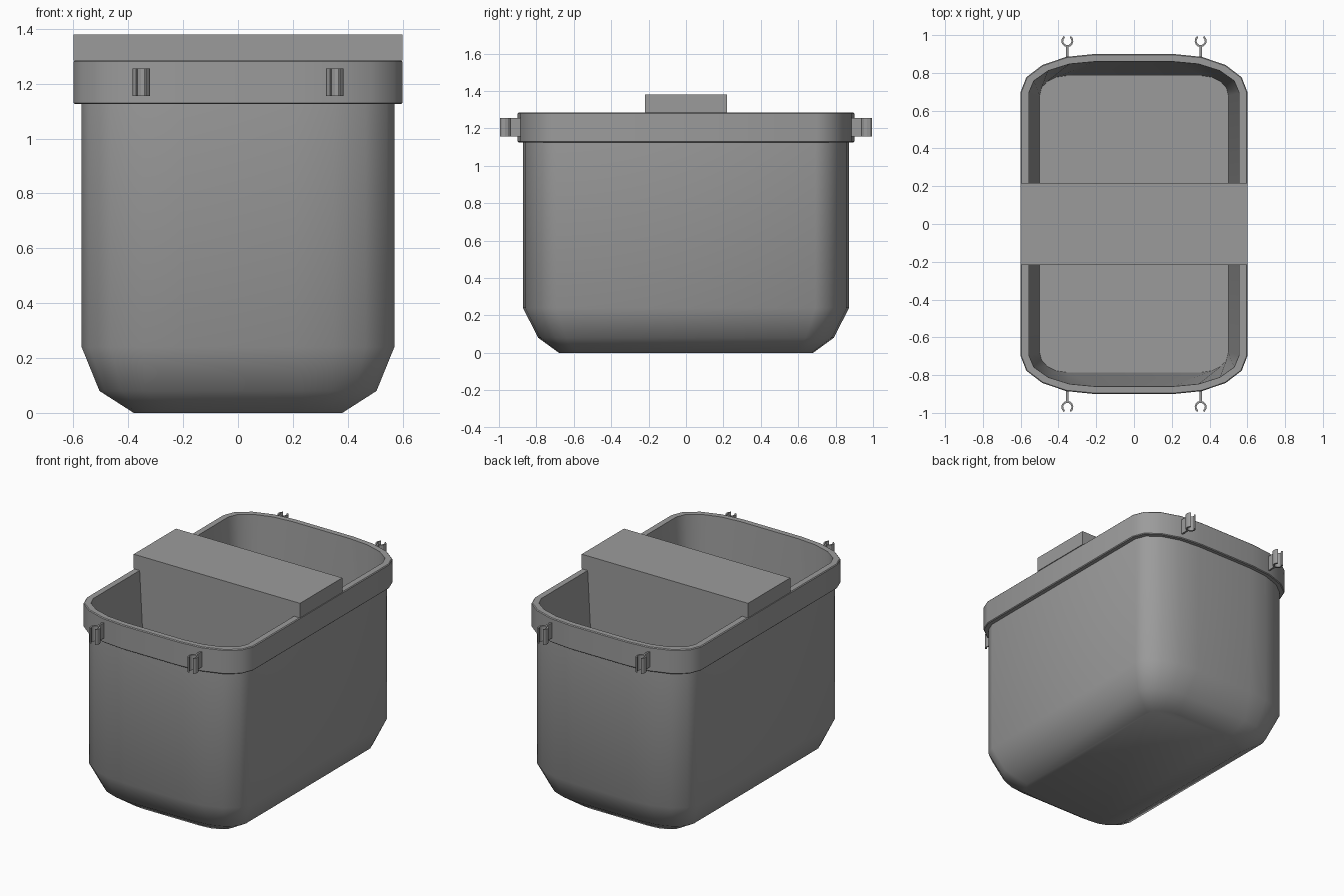
import bpy
import bmesh
from math import cos, sin, pi, radians

if "Cube" in bpy.data.objects:
    bpy.data.objects.remove(bpy.data.objects["Cube"])

grey = bpy.data.materials.new("mid_grey")
grey.use_nodes = True
colour = (0.33, 0.33, 0.33, 1)
grey.diffuse_color = colour
grey.node_tree.nodes["Principled BSDF"].inputs["Base Color"].default_value = colour


def finish(name, bm, smooth=False):
    bmesh.ops.recalc_face_normals(bm, faces=bm.faces)
    mesh = bpy.data.meshes.new(name)
    bm.to_mesh(mesh)
    bm.free()
    mesh.materials.append(grey)
    obj = bpy.data.objects.new(name, mesh)
    bpy.context.collection.objects.link(obj)
    if smooth:
        bpy.ops.object.select_all(action="DESELECT")
        obj.select_set(True)
        bpy.context.view_layer.objects.active = obj
        bpy.ops.object.shade_smooth_by_angle(angle=radians(40))
    return obj


def box(name, lo, hi):
    bm = bmesh.new()
    bmesh.ops.create_cube(bm, size=1)
    for v in bm.verts:
        v.co = [l + (h - l) * (c + 0.5) for l, h, c in zip(lo, hi, v.co)]
    return finish(name, bm)


def outline(hx, hy, rx, ry, steps=4):
    """Rectangle with elliptical corners."""
    points = []
    for quarter, (sx, sy) in enumerate([(1, 1), (-1, 1), (-1, -1), (1, -1)]):
        for i in range(steps + 1):
            a = (quarter + i / steps) * pi / 2
            points.append((sx * (hx - rx) + rx * cos(a), sy * (hy - ry) + ry * sin(a)))
    return points


# Tub: one loft up the outside, over the rim and down the inside
sections = [  # half width, half length, corner radii, height
    (0.38, 0.68, 0.17, 0.10, 0.0),
    (0.505, 0.79, 0.27, 0.15, 0.08),
    (0.57, 0.872, 0.36, 0.18, 0.24),
    (0.57, 0.872, 0.36, 0.18, 1.125),
    (0.595, 0.895, 0.385, 0.195, 1.125),
    (0.60, 0.90, 0.39, 0.20, 1.13),
    (0.60, 0.90, 0.39, 0.20, 1.28),
    (0.595, 0.895, 0.385, 0.195, 1.285),
    (0.557, 0.86, 0.35, 0.165, 1.285),
    (0.50, 0.785, 0.14, 0.105, 0.24),
]
bm = bmesh.new()
rings = [[bm.verts.new((x, y, z)) for x, y in outline(hx, hy, rx, ry)]
         for hx, hy, rx, ry, z in sections]
for low, high in zip(rings, rings[1:]):
    for i in range(len(low)):
        j = (i + 1) % len(low)
        bm.faces.new((low[i], low[j], high[j], high[i]))
bm.faces.new(rings[0])
bm.faces.new(rings[-1])
finish("tub", bm, smooth=True)

# Divider and the cover plank across the middle
box("divider", (-0.56, -0.218, 0.22), (0.56, 0.218, 1.288))
box("cover_plank", (-0.60, -0.218, 1.285), (0.60, 0.218, 1.38))


# Open ring clips on stems, two at each end
def clip(name, cx, end):
    bm = bmesh.new()
    steps, gap = 10, radians(35)
    columns = []
    for i in range(steps + 1):
        a = pi / 2 + gap + (2 * pi - 2 * gap) * i / steps
        columns.append([bm.verts.new((cx + r * cos(a), end * (0.969 + r * sin(a)), z))
                        for r, z in ((0.032, 1.155), (0.032, 1.255),
                                     (0.022, 1.255), (0.022, 1.155))])
    for a, b in zip(columns, columns[1:]):
        for i in range(4):
            j = (i + 1) % 4
            bm.faces.new((a[i], a[j], b[j], b[i]))
    bm.faces.new(columns[0])
    bm.faces.new(columns[-1])
    finish(name + "_ring", bm)
    y0, y1 = sorted((end * 0.848, end * 0.944))
    box(name + "_stem", (cx - 0.006, y0, 1.155), (cx + 0.006, y1, 1.255))


for side, cx in (("left", 0.353), ("right", -0.353)):
    for place, end in (("front", -1), ("back", 1)):
        clip(f"{place}_{side}_clip", cx, end)
